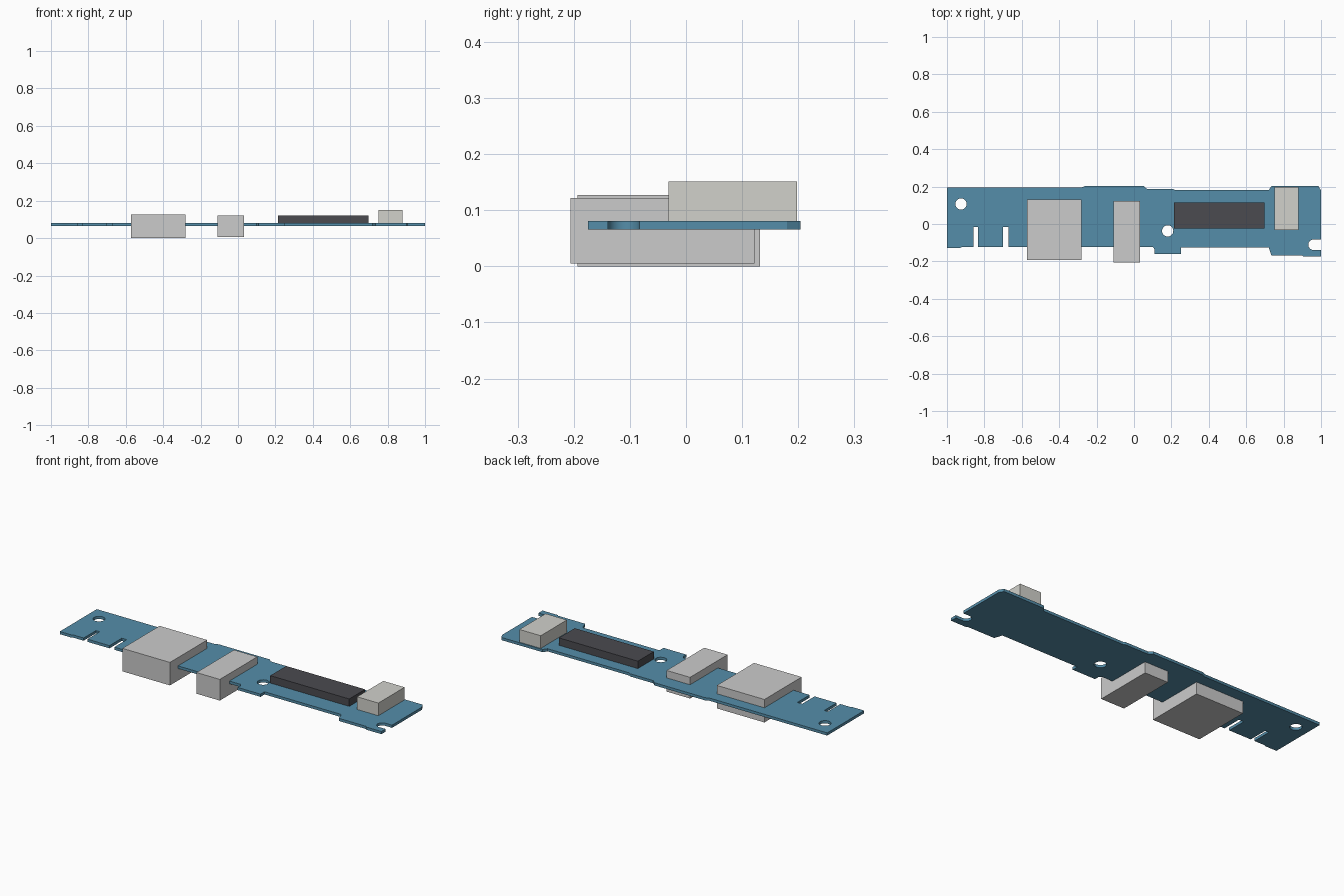
import bpy, math

if "Cube" in bpy.data.objects:
    bpy.data.objects.remove(bpy.data.objects["Cube"])


def material(name, color):
    m = bpy.data.materials.new(name)
    m.diffuse_color = (*color, 1)
    m.use_nodes = True
    m.node_tree.nodes["Principled BSDF"].inputs["Base Color"].default_value = m.diffuse_color
    return m


def box(name, x, y, z, mat=None):
    bpy.ops.mesh.primitive_cube_add(size=1, location=[sum(r) / 2 for r in (x, y, z)])
    o = bpy.context.object
    o.name = name
    o.scale = [r[1] - r[0] for r in (x, y, z)]
    bpy.ops.object.transform_apply(location=False, rotation=False, scale=True)
    if mat:
        o.data.materials.append(mat)
    return o


def arc(cx, cy, r, a0, a1, n):
    return [(cx + r * math.cos(math.radians(a0 + (a1 - a0) * i / n)),
             cy + r * math.sin(math.radians(a0 + (a1 - a0) * i / n))) for i in range(n + 1)]


def notch(x0, x1, bottom, top):
    return [(x1, bottom), (x1, top), (x0, top), (x0, bottom)]


def plate(name, loops, z0, z1, mat):
    # Flat filled curve: first loop is the outline, the rest are holes
    cu = bpy.data.curves.new(name, 'CURVE')
    cu.dimensions = '2D'
    cu.fill_mode = 'BOTH'
    cu.extrude = (z1 - z0) / 2
    for pts in loops:
        s = cu.splines.new('POLY')
        s.points.add(len(pts) - 1)
        for p, (x, y) in zip(s.points, pts):
            p.co = (x, y, 0, 1)
        s.use_cyclic_u = True
    cu.materials.append(mat)
    o = bpy.data.objects.new(name, cu)
    o.location.z = (z0 + z1) / 2
    bpy.context.collection.objects.link(o)
    bpy.ops.object.select_all(action='DESELECT')
    o.select_set(True)
    bpy.context.view_layer.objects.active = o
    bpy.ops.object.convert(target='MESH')
    bpy.ops.object.shade_smooth_by_angle(angle=math.radians(30))


blue = material("board_blue", (0.09, 0.27, 0.40))
dark = material("dark_plastic", (0.07, 0.07, 0.08))
cream = material("pale_plastic", (0.64, 0.64, 0.60))

# Circuit board outline, clockwise from the back left corner
outline = [(-1, 0.195), (-0.28, 0.195), (-0.26, 0.204), (0.05, 0.204), (0.07, 0.187),
           (0.21, 0.187), (0.22, 0.181), (0.72, 0.181), (0.735, 0.203), (0.985, 0.204),
           (1, 0.18), (1, -0.083)]
outline += arc(0.96, -0.111, 0.028, 90, 270, 16)          # open screw slot
outline += [(1, -0.139), (1, -0.175), (0.905, -0.175), (0.9, -0.169), (0.735, -0.169),
            (0.72, -0.125), (0.25, -0.125), (0.25, -0.16), (0.11, -0.16), (0.11, -0.135),
            (0.10, -0.122)]
outline += notch(-0.70, -0.67, -0.123, -0.015)
outline += notch(-0.858, -0.835, -0.123, -0.015)
outline += [(-0.92, -0.123), (-0.93, -0.128), (-1, -0.128)]
holes = [arc(x, y, 0.03, 0, 348.75, 31) for x, y in ((-0.925, 0.107), (0.18, -0.037))]
plate("circuit_board", [outline] + holes, 0.066, 0.081, blue)

# Port housings passing through the board
box("large_port", (-0.572, -0.281), (-0.193, 0.132), (0, 0.127))
box("small_port", (-0.11, 0.033), (-0.206, 0.122), (0.005, 0.122))

# Parts seated on top of the board
box("long_connector", (0.214, 0.697), (-0.024, 0.115), (0.081, 0.122), dark)
box("end_connector", (0.75, 0.88), (-0.031, 0.198), (0.081, 0.151), cream)
